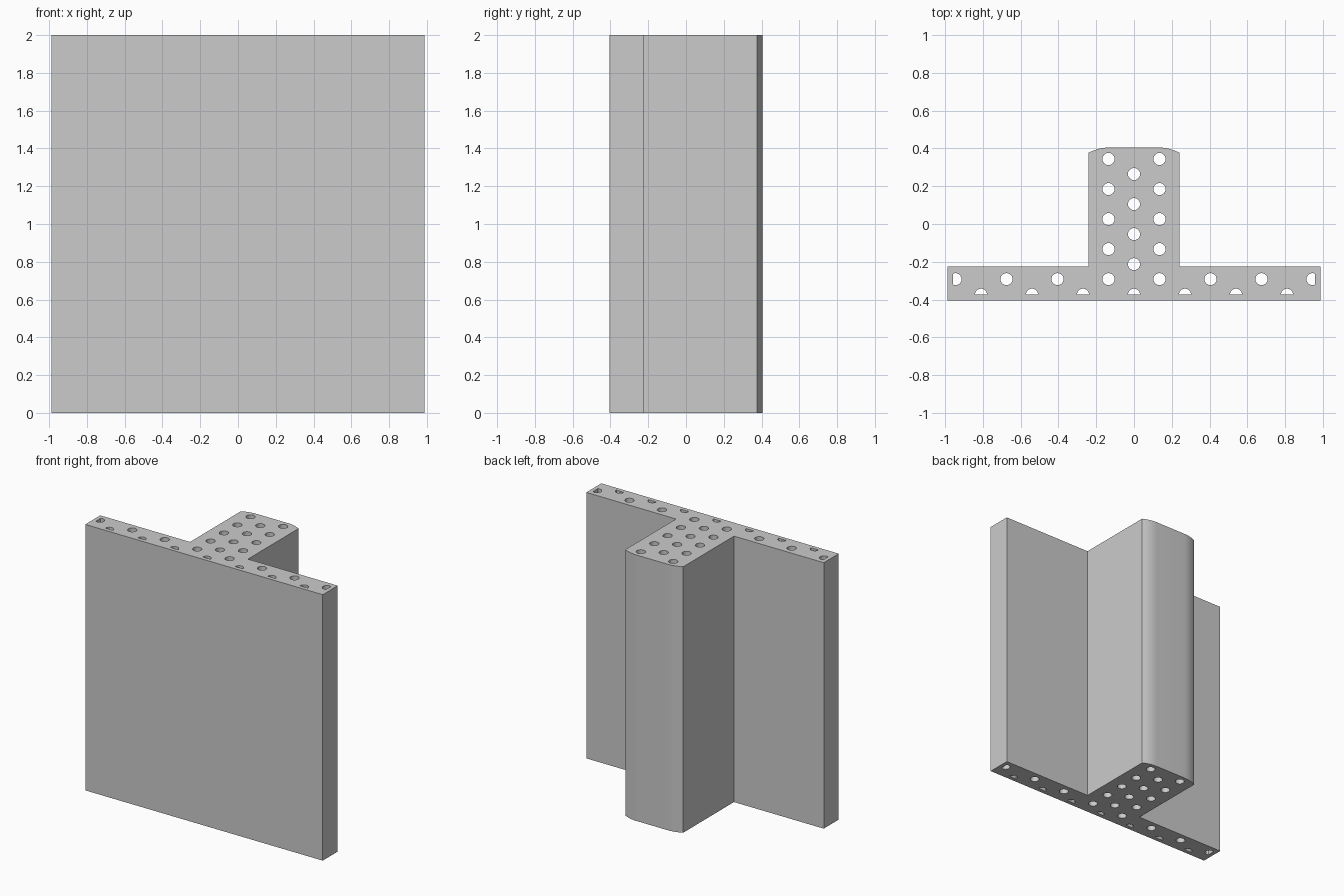
import bpy
import math

cube = bpy.data.objects.get("Cube")
if cube:
    bpy.data.objects.remove(cube, do_unlink=True)

# Main dimensions
HEIGHT = 2.0
HALF_WIDTH, FRONT, PANEL_BACK = 0.988, -0.404, -0.226
STEM, STEM_SIDE, STEM_BACK = 0.241, 0.377, 0.405
MARGIN, RADIUS, SIDES = 0.03, 0.032, 24
PITCH_X, PITCH_Y = 0.27, 0.159
ROW_Y = -0.292

grey = bpy.data.materials.new("plain grey")
grey.use_nodes = True
colour = (0.6, 0.6, 0.6, 1.0)
grey.diffuse_color = colour
grey.node_tree.nodes["Principled BSDF"].inputs["Base Color"].default_value = colour


def add_loop(curve, points):
    """Add one closed outline to the filled section."""
    spline = curve.splines.new("POLY")
    spline.points.add(len(points) - 1)
    for p, (x, y) in zip(spline.points, points):
        p.co = (x, y, 0, 1)
    spline.use_cyclic_u = True


def hole(cx, cy):
    """Round hole, cut flat where it would come too near the outer edge."""
    limit = HALF_WIDTH - MARGIN
    points = []
    for i in range(SIDES):
        a = math.tau * i / SIDES
        x = max(-limit, min(limit, cx + RADIUS * math.cos(a)))
        y = max(FRONT + MARGIN, cy + RADIUS * math.sin(a))
        if not points or math.dist(points[-1], (x, y)) > 0.0005:
            points.append((x, y))
    return points


section = bpy.data.curves.new("section", "CURVE")
section.dimensions = "2D"
section.fill_mode = "BOTH"
section.extrude = HEIGHT / 2

# T-shaped outline with a softly rounded back on the stem
right = [(HALF_WIDTH, FRONT), (HALF_WIDTH, PANEL_BACK), (STEM, PANEL_BACK)]
flat = 0.13
for i in range(7):
    t = i / 6
    right.append((STEM - (STEM - flat) * t,
                  STEM_BACK - (STEM_BACK - STEM_SIDE) * (1 - t) ** 2))
add_loop(section, right + [(-x, y) for x, y in reversed(right)])

# Staggered holes running the full height
for k in range(-4, 4):
    add_loop(section, hole((k + 0.5) * PITCH_X, ROW_Y))
for k in range(-3, 4):
    add_loop(section, hole(k * PITCH_X, FRONT + MARGIN))
for j in range(1, 5):
    for side in (-1, 1):
        add_loop(section, hole(side * PITCH_X / 2, ROW_Y + j * PITCH_Y))
    add_loop(section, hole(0, ROW_Y + (j - 0.5) * PITCH_Y))

# Turn the extruded section into a solid mesh
source = bpy.data.objects.new("section", section)
bpy.context.collection.objects.link(source)
bpy.context.view_layer.update()
graph = bpy.context.evaluated_depsgraph_get()
mesh = bpy.data.meshes.new_from_object(source.evaluated_get(graph))
bpy.data.objects.remove(source, do_unlink=True)
mesh.name = "perforated_wall"
mesh.materials.clear()
mesh.materials.append(grey)

wall = bpy.data.objects.new("perforated_wall", mesh)
bpy.context.collection.objects.link(wall)
wall.location.z = HEIGHT / 2
bpy.context.view_layer.objects.active = wall
wall.select_set(True)

# Weld the caps to the sides, then smooth only the curved faces
bpy.ops.object.mode_set(mode="EDIT")
bpy.ops.mesh.select_all(action="SELECT")
bpy.ops.mesh.remove_doubles(threshold=0.0001)
bpy.ops.mesh.normals_make_consistent(inside=False)
bpy.ops.object.mode_set(mode="OBJECT")
bpy.ops.object.shade_smooth_by_angle(angle=math.radians(30))
